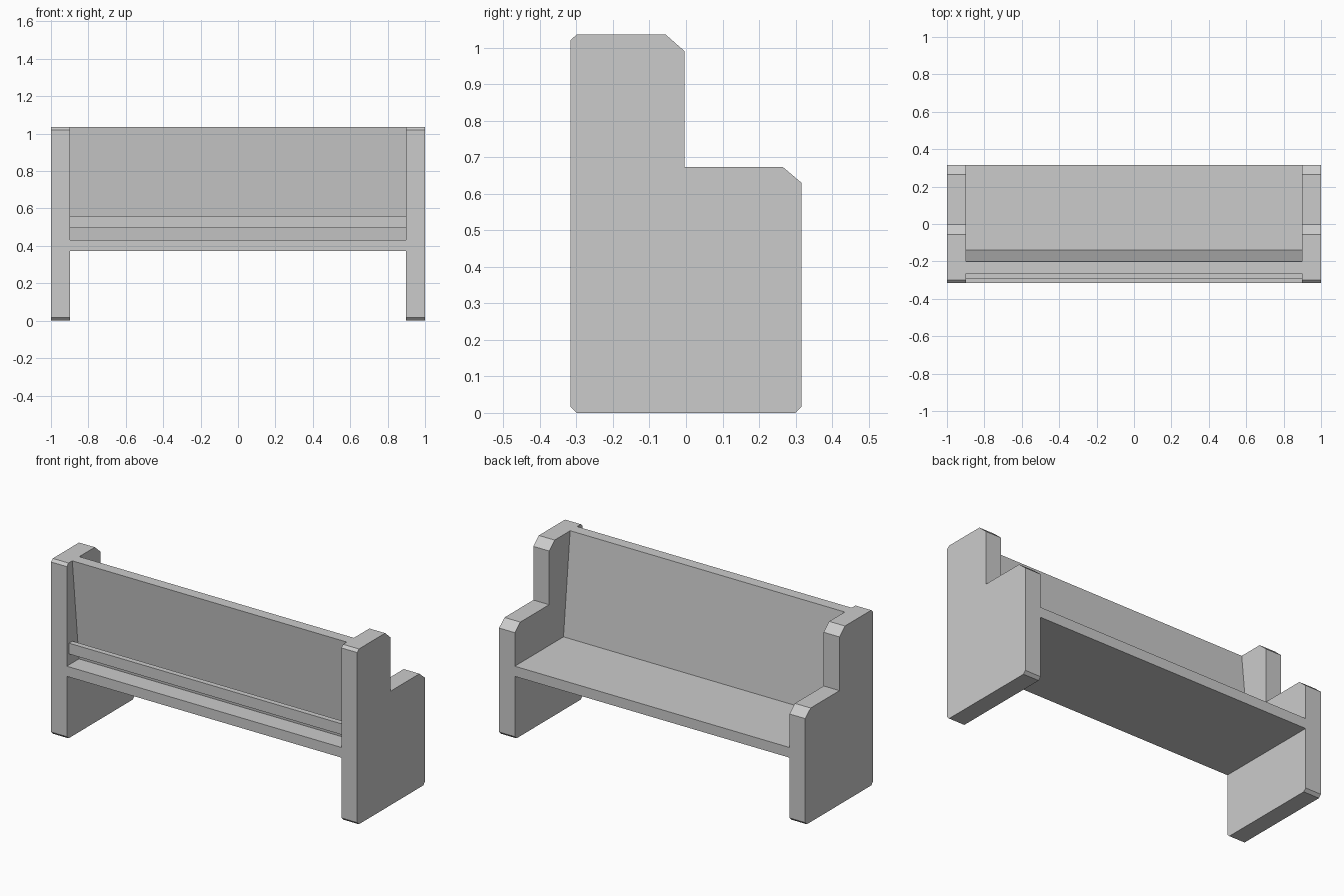
import bpy
import bmesh

cube = bpy.data.objects.get("Cube")
if cube:
    bpy.data.objects.remove(cube, do_unlink=True)

# Single flat grey
grey = bpy.data.materials.new("plain grey")
grey.use_nodes = True
colour = (0.6, 0.6, 0.6, 1.0)
grey.diffuse_color = colour
grey.node_tree.nodes["Principled BSDF"].inputs["Base Color"].default_value = colour


def extrude_profile(name, profile, x0, x1):
    """Make a solid by sweeping a (y, z) outline from x0 to x1."""
    bm = bmesh.new()
    face = bm.faces.new([bm.verts.new((x0, y, z)) for y, z in profile])
    swept = bmesh.ops.extrude_face_region(bm, geom=[face])["geom"]
    moved = [v for v in swept if isinstance(v, bmesh.types.BMVert)]
    bmesh.ops.translate(bm, verts=moved, vec=(x1 - x0, 0, 0))
    bmesh.ops.recalc_face_normals(bm, faces=bm.faces)
    mesh = bpy.data.meshes.new(name)
    bm.to_mesh(mesh)
    bm.free()
    mesh.materials.append(grey)
    obj = bpy.data.objects.new(name, mesh)
    bpy.context.collection.objects.link(obj)
    return obj


def rect(y0, y1, z0, z1):
    return [(y0, z0), (y1, z0), (y1, z1), (y0, z1)]


inner = 0.897    # inside face of the end panels
depth = 0.316    # half depth
top = 1.035
arm = 0.673

# Stepped end panels with clipped corners
panel = [
    (-depth, 0.016), (-0.3, 0), (0.3, 0), (depth, 0.016),
    (depth, 0.63), (0.265, arm), (-0.004, arm),
    (-0.004, 0.99), (-0.055, top), (-0.3, top), (-depth, 1.02),
]
for side, sign in (("left", 1), ("right", -1)):
    extrude_profile(side + "_end_panel", panel, sign * inner, sign * 1.0)

# Seat board
extrude_profile("seat", rect(-depth, depth, 0.372, 0.432), -inner, inner)

# Leaning backrest
backrest = [(-0.203, 0.432), (-0.138, 0.432), (-0.2, top), (-0.265, top)]
extrude_profile("backrest", backrest, -inner, inner)

# Rail of the book rack behind the backrest
extrude_profile("book_rack_rail", rect(-0.295, -0.263, 0.496, 0.56), -inner, inner)
